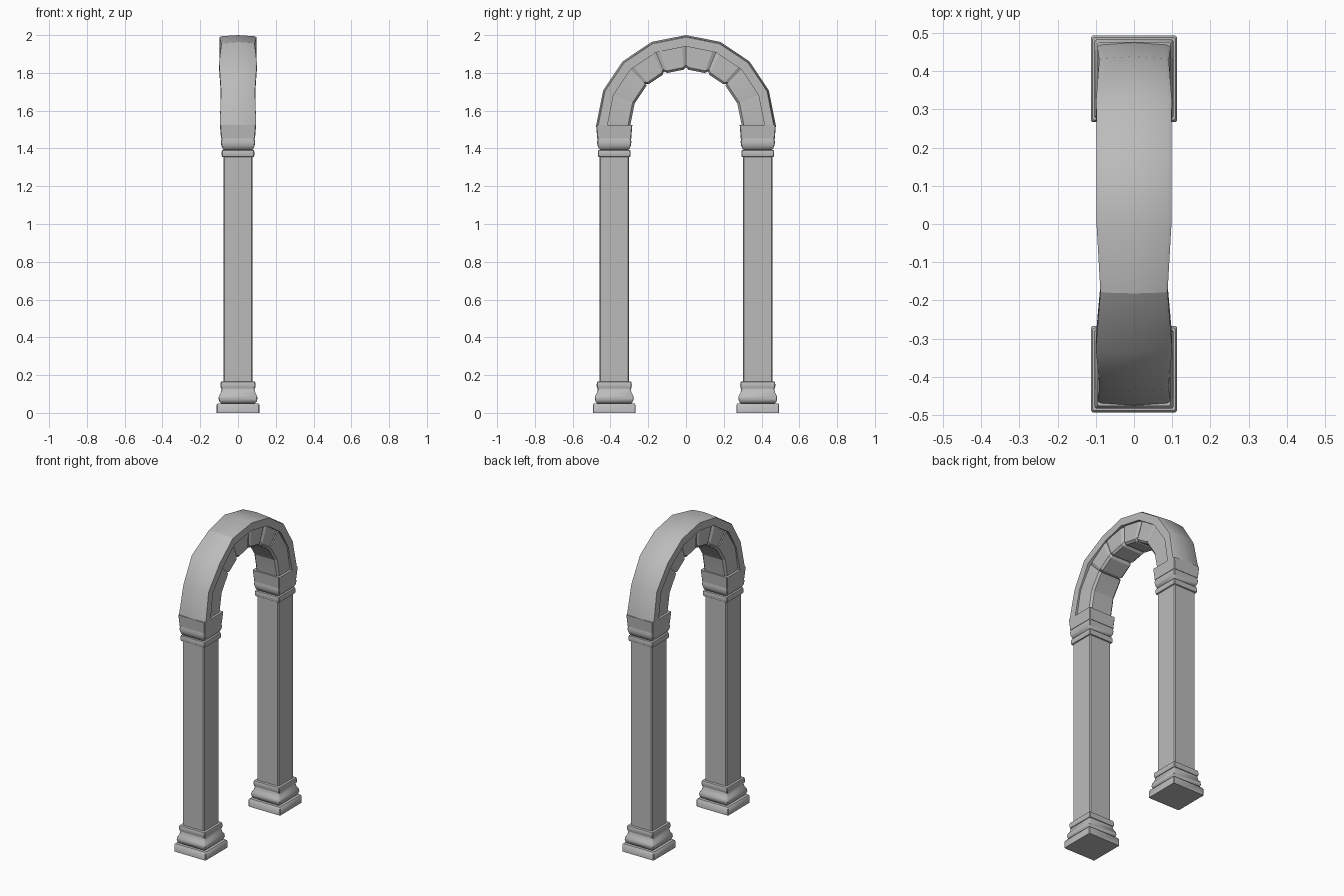
import bpy, bmesh
from math import sin, cos, pi, radians

if "Cube" in bpy.data.objects:
    bpy.data.objects.remove(bpy.data.objects["Cube"])

stone = bpy.data.materials.new("grey stone")
stone.use_nodes = True
GREY = (0.5, 0.5, 0.5, 1)
stone.diffuse_color = GREY
stone.node_tree.nodes["Principled BSDF"].inputs["Base Color"].default_value = GREY

PILLAR_Y = 0.38
SPRING_Z = 1.525
STEPS = 8


def loft(name, rings, angle=40):
    """Skin a list of closed rings into a capped, smooth-shaded solid."""
    bm = bmesh.new()
    loops = [[bm.verts.new(p) for p in ring] for ring in rings]
    n = len(loops[0])
    for a, b in zip(loops, loops[1:]):
        for i in range(n):
            j = (i + 1) % n
            bm.faces.new((a[i], a[j], b[j], b[i]))
    bm.faces.new(loops[0])
    bm.faces.new(loops[-1])
    bmesh.ops.recalc_face_normals(bm, faces=bm.faces)
    mesh = bpy.data.meshes.new(name)
    bm.to_mesh(mesh)
    bm.free()
    obj = bpy.data.objects.new(name, mesh)
    bpy.context.collection.objects.link(obj)
    mesh.materials.append(stone)
    bpy.ops.object.select_all(action="DESELECT")
    obj.select_set(True)
    bpy.context.view_layer.objects.active = obj
    bpy.ops.object.shade_smooth_by_angle(angle=radians(angle))
    return obj


def square(name, profile, y, chamfer=0.004):
    """Square moulding: profile is a list of (half width, height)."""
    rings = []
    for h, z in profile:
        k = h - chamfer
        corners = [(h, -k), (h, k), (k, h), (-k, h), (-h, k), (-h, -k), (-k, -h), (k, -h)]
        rings.append([(cx, y + cy, z) for cx, cy in corners])
    return loft(name, rings)


def roll(inner, outer, z0, z1, n=6):
    """Half-round moulding profile."""
    return [(inner + (outer - inner) * sin(pi * i / n) ** 0.6,
             z0 + (z1 - z0) * (1 - cos(pi * i / n)) / 2) for i in range(n + 1)]


def arc(r, a):
    return -r * cos(a), SPRING_Z + r * sin(a)


# Two pillars with moulded bases and capitals
for side, y in (("front", -PILLAR_Y), ("back", PILLAR_Y)):
    square(side + "_plinth", [(0.113, 0), (0.113, 0.043), (0.108, 0.05)], y)
    square(side + "_base_moulding", [(0.09, 0.05), (0.099, 0.06), (0.103, 0.075), (0.101, 0.09),
                                     (0.092, 0.105), (0.087, 0.128)], y)
    square(side + "_base_ring", roll(0.084, 0.093, 0.127, 0.167), y)
    square(side + "_shaft", [(0.078, 0.16), (0.078, 1.36)], y, 0.006)
    square(side + "_neck_ring", roll(0.08, 0.087, 1.354, 1.393), y)
    square(side + "_capital_bell", [(0.073, 1.39), (0.082, 1.4), (0.089, 1.418), (0.091, 1.435),
                                    (0.087, 1.453)], y)
    square(side + "_capital_block", [(0.09, 1.452), (0.096, SPRING_Z)], y)

# Outer band of the arch, hand-cut so its width wavers
widths = [0.096, 0.09, 0.1, 0.088, 0.098, 0.098, 0.099, 0.091, 0.096]
rings = []
for i, w in enumerate(widths):
    section = [(-w, 0.415), (-w, 0.464), (-w * 0.9, 0.469), (0, 0.475),
               (w * 0.9, 0.469), (w, 0.464), (w, 0.415)]
    rings.append([(x, *arc(r, pi * i / STEPS)) for x, r in section])
band = loft("arch_band", rings)

# Crisp joint across the band on its front shoulder
for e in band.data.edges:
    ends = [band.data.vertices[v].co for v in e.vertices]
    joint_y = -0.475 * cos(3 * pi / STEPS)
    if all(abs(c.y - joint_y) < 0.03 and c.z > SPRING_Z for c in ends):
        e.use_edge_sharp = True

# Wedge stones lining the arch; the upper four have worn ends
for i in range(STEPS):
    upper = 2 <= i <= 5
    wear = 0.014 if upper else 0.002
    a0, a1 = pi * i / STEPS, pi * (i + 1) / STEPS
    rings = []
    for t, d in ((0, wear), (0.12, 0), (0.88, 0), (1, wear)):
        a = a0 + (a1 - a0) * t
        w = 0.082 - d * 0.6
        inner = 0.292 + d
        section = [(-w, 0.43), (-w, inner + 0.012), (-w + 0.012, inner),
                   (w - 0.012, inner), (w, inner + 0.012), (w, 0.43)]
        rings.append([(x, *arc(r, a)) for x, r in section])
    loft(f"arch_stone_{i + 1}", rings, 25)
